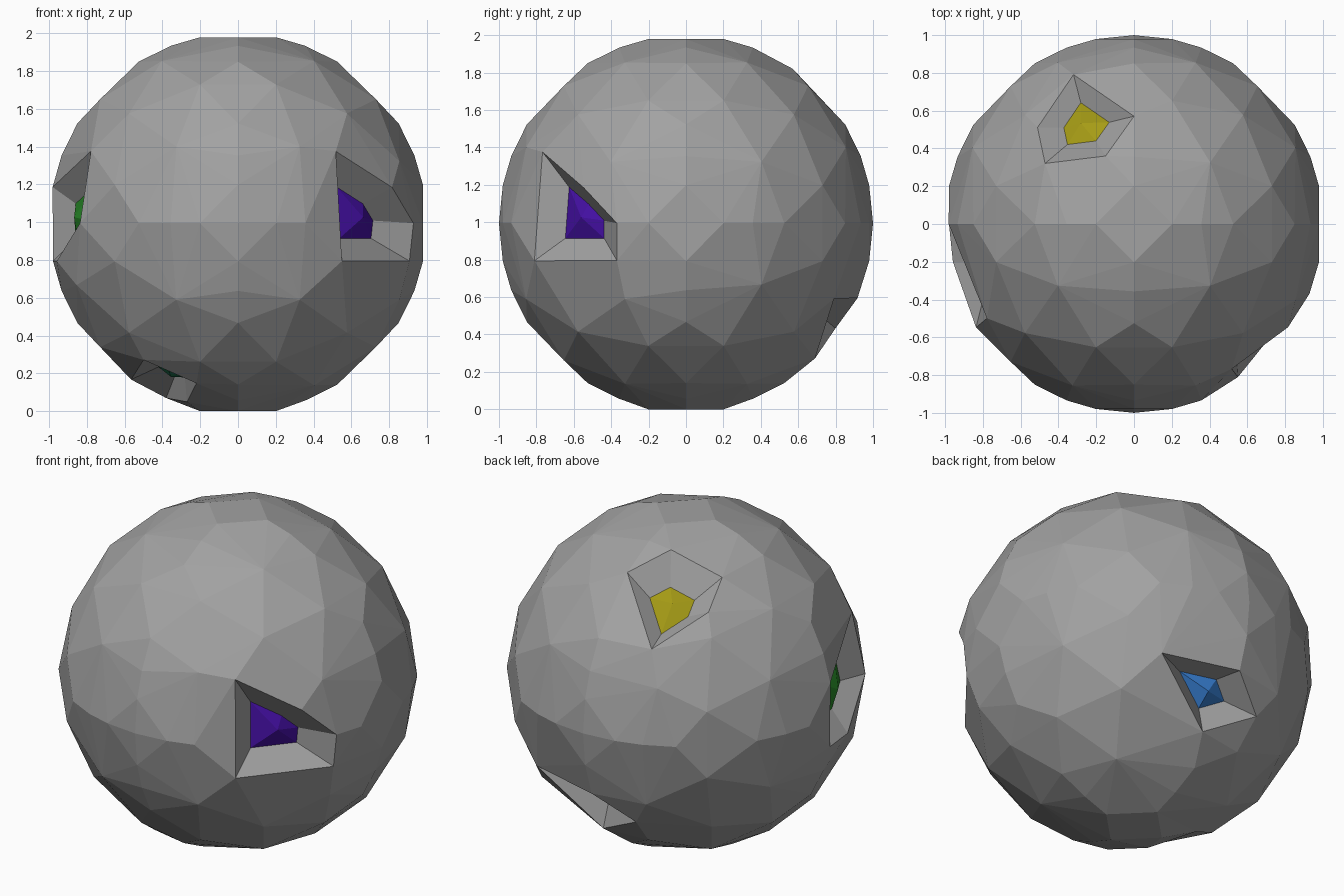
import bpy, bmesh, itertools
from mathutils import Vector

if "Cube" in bpy.data.objects:
    bpy.data.objects.remove(bpy.data.objects["Cube"])

CENTRE = Vector((0, 0, 0.995))
PHI = (1 + 5 ** 0.5) / 2

# Pits: gem colour, shift of the pit floor, rim corners (unit sphere around the origin)
PITS = {
    "purple_gem": ((0.06, 0.005, 0.38), (-.02, -.035, 0),
                   [(.52, -.77, .38), (.82, -.55, .19), (.93, -.37, 0), (.91, -.37, -.2), (.55, -.81, -.2)]),
    "yellow_gem": ((0.39, 0.34, 0.008), (-.015, .066, 0),
                   [(-.32, .79, .52), (0, .57, .82), (-.15, .36, .92), (-.47, .32, .82), (-.51, .51, .69)]),
    "blue_gem": ((0.035, 0.19, 0.58), (0, 0, 0),
                 [(.46, .79, -.4), (0, .92, -.4), (-.22, .80, -.56), (.08, .69, -.72)]),
    "green_gem": ((0.02, 0.24, 0.02), (-.035, -.01, 0),
                  [(-.78, -.5, .38), (-.98, 0, .19), (-.98, 0, -.2), (-.96, -.2, -.2), (-.84, -.55, 0)]),
    "dark_green_gem": ((0.01, 0.14, 0.06), (0, -.06, -.03),
                       [(-.5, -.48, -.72), (-.22, -.49, -.845), (-.27, -.2, -.94), (-.38, .08, -.92),
                        (-.57, 0, -.83)]),
}


def family(*base):
    """All permutations and sign changes of a point, on the unit sphere."""
    pts = {}
    for order in ((0, 1, 2), (1, 2, 0), (2, 0, 1), (1, 0, 2), (0, 2, 1), (2, 1, 0)):
        for signs in itertools.product((1, -1), repeat=3):
            v = Vector([base[i] * s for i, s in zip(order, signs)]).normalized()
            pts[tuple(round(c, 4) + 0.0 for c in v)] = v
    return list(pts.values())


def near_pit(p, rim, margin=0.13):
    """True when p lies inside the rim polygon or just outside it."""
    mid = sum(rim, Vector()) / len(rim)
    if p.dot(mid) < 0:
        return False
    for a, b in zip(rim, rim[1:] + rim[:1]):
        n = a.cross(b).normalized()
        if n.dot(mid) < 0:
            n = -n
        if n.dot(p) < -margin:
            return False
    return True


def place(p):
    return Vector((p.x, p.y, p.z * 1.005)) + CENTRE


def finish(bm, name, colour):
    mesh = bpy.data.meshes.new(name)
    bm.to_mesh(mesh)
    bm.free()
    ob = bpy.data.objects.new(name, mesh)
    bpy.context.collection.objects.link(ob)
    mat = bpy.data.materials.new(name)
    mat.diffuse_color = (*colour, 1)
    mat.use_nodes = True
    mat.node_tree.nodes["Principled BSDF"].inputs["Base Color"].default_value = mat.diffuse_color
    mesh.materials.append(mat)


# Faceted ball: football corners and panel centres, thinned where they crowd
rims = {n: [Vector(p).normalized() for p in pit[2]] for n, pit in PITS.items()}
ball = ([Vector((0, 1, 0)), Vector((0, -1, 0))] + family(1, 0, 3 * PHI) + family(PHI, 0, 1)
        + family(1, 1, 1) + family(2 + PHI, 1, 2 * PHI) + family(2, PHI, 2 * PHI + 1)
        + family(1 / PHI, 0, PHI))
bm = bmesh.new()
for p in ball:
    if any(near_pit(p, r) for r in rims.values()):
        continue
    if all((p - v.co).length > 0.16 for v in bm.verts):
        bm.verts.new(p)
rim_verts = {n: {bm.verts.new(p) for p in r} for n, r in rims.items()}
bmesh.ops.convex_hull(bm, input=list(bm.verts))

# Open each pit, wall it inwards and close it with a low pyramid gem
for name, (colour, shift, _) in PITS.items():
    group = rim_verts[name]
    lids = [f for f in bm.faces if all(v in group for v in f.verts)]
    edges = [e for e in {e for f in lids for e in f.edges}
             if sum(f in lids for f in e.link_faces) == 1]
    mid = sum(rims[name], Vector()) / len(group)
    floor = mid * 0.87 + Vector(shift)
    bmesh.ops.delete(bm, geom=lids, context='FACES_ONLY')
    inner = {v: bm.verts.new(floor + (v.co - mid) * 0.47)
             for v in {v for e in edges for v in e.verts}}
    gem = bmesh.new()
    gv = {v: gem.verts.new(place(w.co)) for v, w in inner.items()}
    tip = gem.verts.new(place(floor + mid.normalized() * 0.045))
    for e in edges:
        loop = e.link_loops[0]
        a, b = loop.vert, loop.link_loop_next.vert
        bm.faces.new((b, a, inner[a], inner[b]))
        gem.faces.new((gv[b], gv[a], tip))
    # drop chords left over inside the opening
    bmesh.ops.delete(bm, geom=[e for e in bm.edges if not e.link_faces], context='EDGES')
    finish(gem, name, colour)

# Stand the ball on a small flat base
for v in bm.verts:
    v.co = place(v.co)
    if v.co.z < 0.03:
        v.co.z = 0
finish(bm, "rock_ball", (0.36, 0.36, 0.36))
